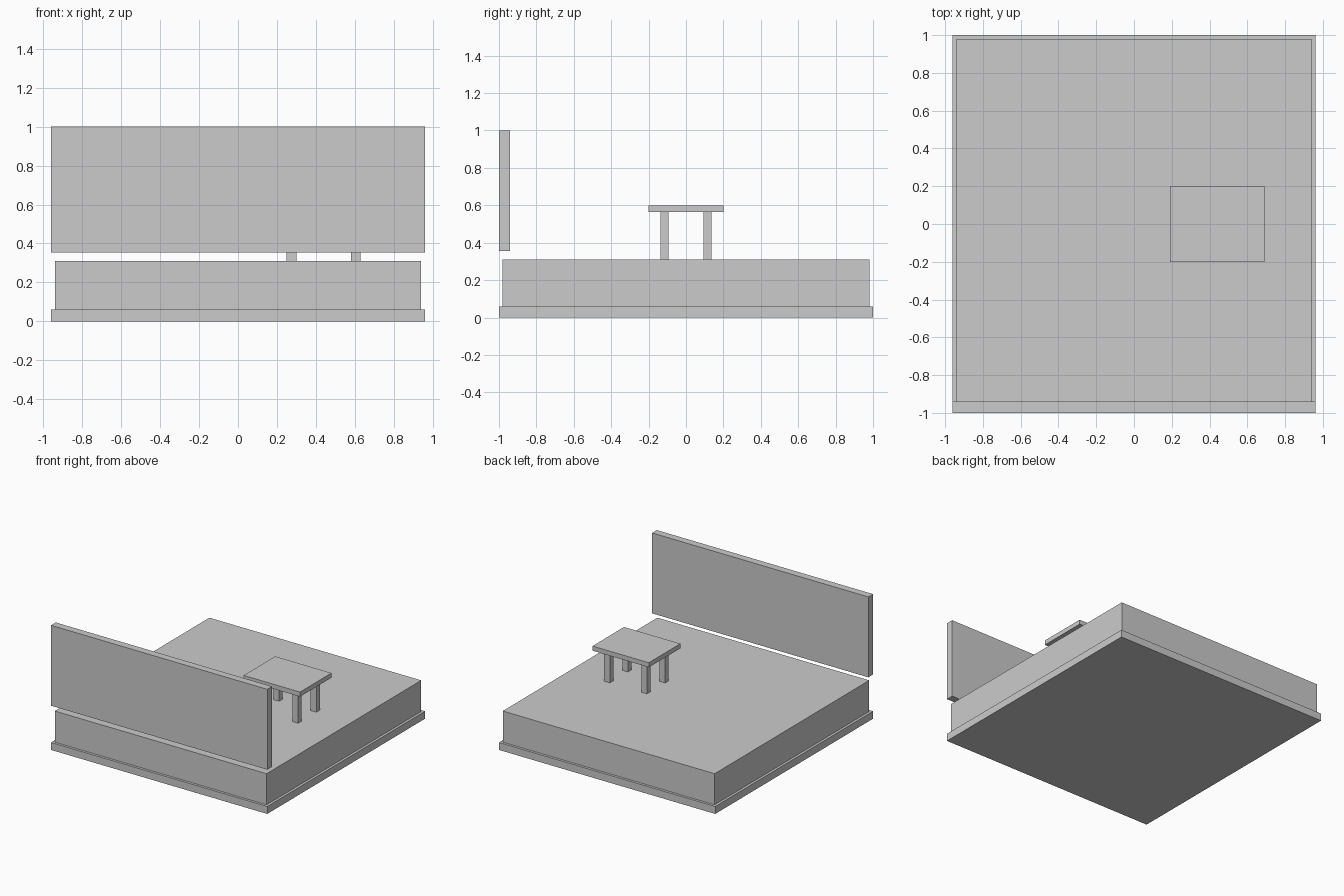
import bpy

cube = bpy.data.objects.get("Cube")
if cube:
    bpy.data.objects.remove(cube, do_unlink=True)

# One plain grey for every part
GREY = (0.6, 0.6, 0.6, 1)
grey = bpy.data.materials.new("light grey")
grey.use_nodes = True
grey.diffuse_color = GREY
grey.node_tree.nodes["Principled BSDF"].inputs["Base Color"].default_value = GREY


def box(name, x, y, z):
    """Add a box spanning the given (low, high) range on each axis."""
    spans = (x, y, z)
    bpy.ops.mesh.primitive_cube_add(size=1, location=[(a + b) / 2 for a, b in spans])
    obj = bpy.context.object
    obj.name = name
    obj.scale = [b - a for a, b in spans]
    bpy.ops.object.transform_apply(location=False, rotation=False, scale=True)
    obj.data.materials.append(grey)
    return obj


# Bed: base, mattress and raised headboard
box("bed_base", (-0.96, 0.96), (-1, 1), (0, 0.06))
box("mattress", (-0.94, 0.94), (-0.98, 0.98), (0.06, 0.31))
box("headboard", (-0.96, 0.96), (-1, -0.94), (0.355, 1.0))

# Small tray table standing on the mattress
TABLE_X = 0.44
box("table_top", (TABLE_X - 0.25, TABLE_X + 0.25), (-0.2, 0.2), (0.563, 0.6))
for side, sx in (("right", -1), ("left", 1)):
    for end, sy in (("front", -1), ("back", 1)):
        cx, cy = TABLE_X + sx * 0.165, sy * 0.115
        box(f"table_leg_{end}_{side}", (cx - 0.025, cx + 0.025),
            (cy - 0.022, cy + 0.022), (0.31, 0.563))
